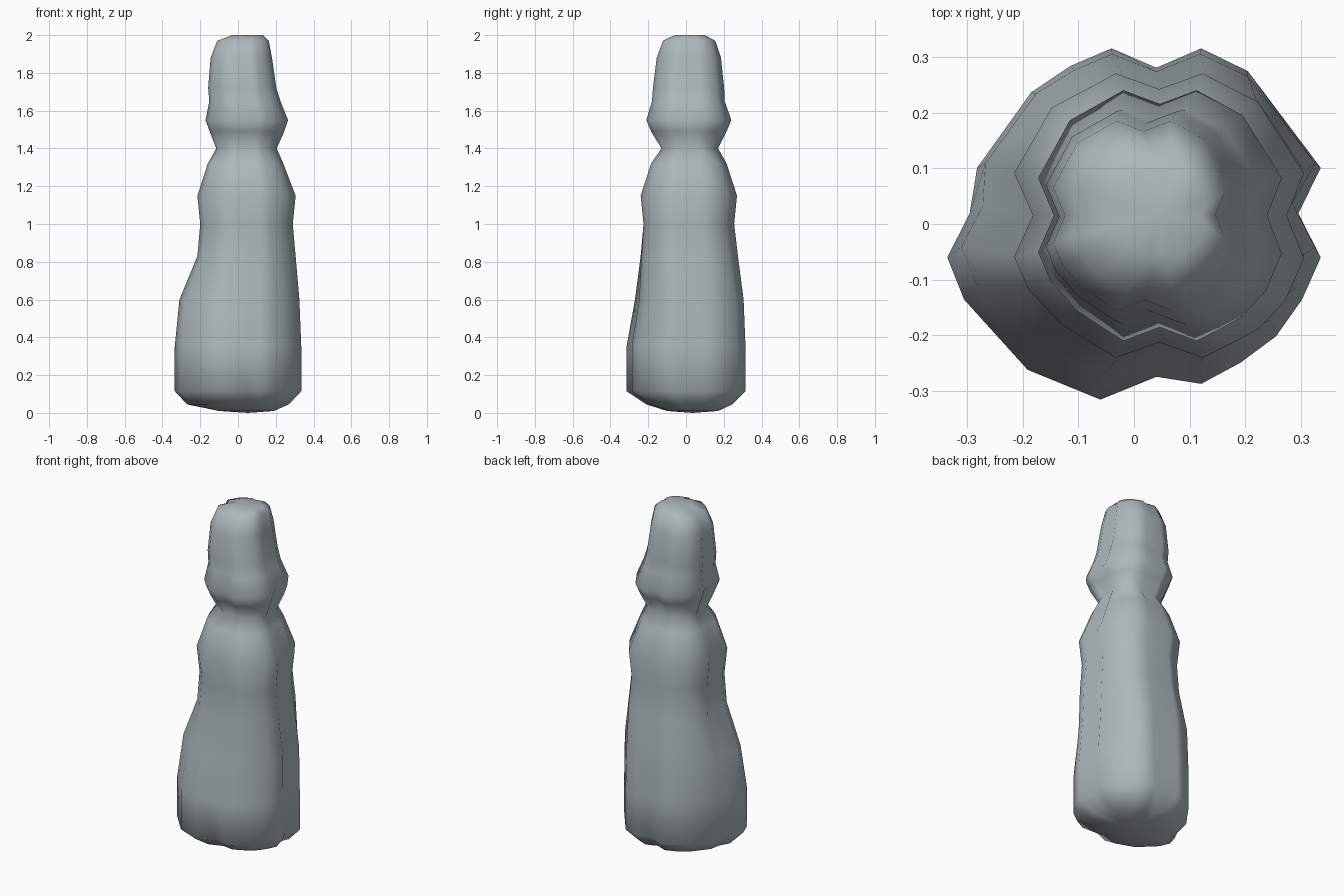
import bpy, bmesh, math

if "Cube" in bpy.data.objects:
    bpy.data.objects.remove(bpy.data.objects["Cube"])

# Fluted outlines: wide lopsided base, and regular upper body (unit size)
BASE = [(1, .32), (.88, .06), (1, -.19), (.9, -.43), (.76, -.64), (.57, -.79), (.36, -.91),
        (.12, -.87), (-.18, -1), (-.57, -.83), (-.91, -.43), (-1, -.19), (-.88, .06),
        (-.84, .32), (-.55, .75), (-.34, .9), (-.12, 1), (.12, .89), (.36, 1), (.61, .87)]
UPPER = [(1, .3), (.88, 0), (1, -.3), (.87, -.6), (.68, -.8), (.5, -.9), (.3, -1),
         (0, -.89), (-.3, -1), (-.68, -.76), (-.9, -.52), (-1, -.29), (-.87, 0),
         (-1, .3), (-.74, .76), (-.5, .89), (-.3, 1), (0, .89), (.3, 1), (.68, .8)]

# Sections: z, x min, x max, y min, y max, blend from base to upper outline
SECTIONS = [
    (.01, -.10, .19, -.10, .17, 0), (.045, -.27, .27, -.21, .245, 0),
    (.115, -.335, .335, -.315, .315, 0), (.35, -.335, .335, -.315, .315, 0),
    (.60, -.31, .325, -.27, .305, .15), (.83, -.215, .305, -.24, .275, .8),
    (1.0, -.20, .29, -.225, .255, 1), (1.15, -.215, .305, -.24, .27, 1),
    (1.32, -.16, .24, -.185, .215, 1), (1.40, -.115, .205, -.13, .17, 1),
    (1.49, -.15, .245, -.185, .215, 1), (1.55, -.172, .265, -.21, .24, 1),
    (1.65, -.152, .225, -.18, .205, 1), (1.72, -.158, .203, -.175, .202, 1),
    (1.88, -.145, .18, -.155, .185, 1), (1.97, -.11, .163, -.122, .155, 1),
    (2.0, -.03, .13, -.06, .10, 1)]

bm = bmesh.new()
rings = []
for z, x0, x1, y0, y1, t in SECTIONS:
    ring = []
    for (ax, ay), (bx, by) in zip(BASE, UPPER):
        u, v = ax + (bx - ax) * t, ay + (by - ay) * t
        ring.append(bm.verts.new(((x0 + x1) / 2 + u * (x1 - x0) / 2,
                                  (y0 + y1) / 2 + v * (y1 - y0) / 2, z)))
    rings.append(ring)
n = len(BASE)
for a, b in zip(rings, rings[1:]):
    for i in range(n):
        j = (i + 1) % n
        bm.faces.new((a[i], a[j], b[j], b[i]))

# Closed foot and crown
for ring, z in ((rings[0], 0.0), (rings[-1], 2.0)):
    c = bm.verts.new((sum(v.co.x for v in ring) / n, sum(v.co.y for v in ring) / n, z))
    for i in range(n):
        bm.faces.new((ring[i], ring[(i + 1) % n], c))
bmesh.ops.recalc_face_normals(bm, faces=bm.faces)

mesh = bpy.data.meshes.new("bottle_body")
bm.to_mesh(mesh)
bm.free()
body = bpy.data.objects.new("bottle_body", mesh)
bpy.context.collection.objects.link(body)

mat = bpy.data.materials.new("pale blue grey")
mat.diffuse_color = (.42, .48, .50, 1)
mat.use_nodes = True
mat.node_tree.nodes["Principled BSDF"].inputs["Base Color"].default_value = mat.diffuse_color
mesh.materials.append(mat)

bpy.context.view_layer.objects.active = body
body.select_set(True)
bpy.ops.object.shade_smooth_by_angle(angle=math.radians(70))
